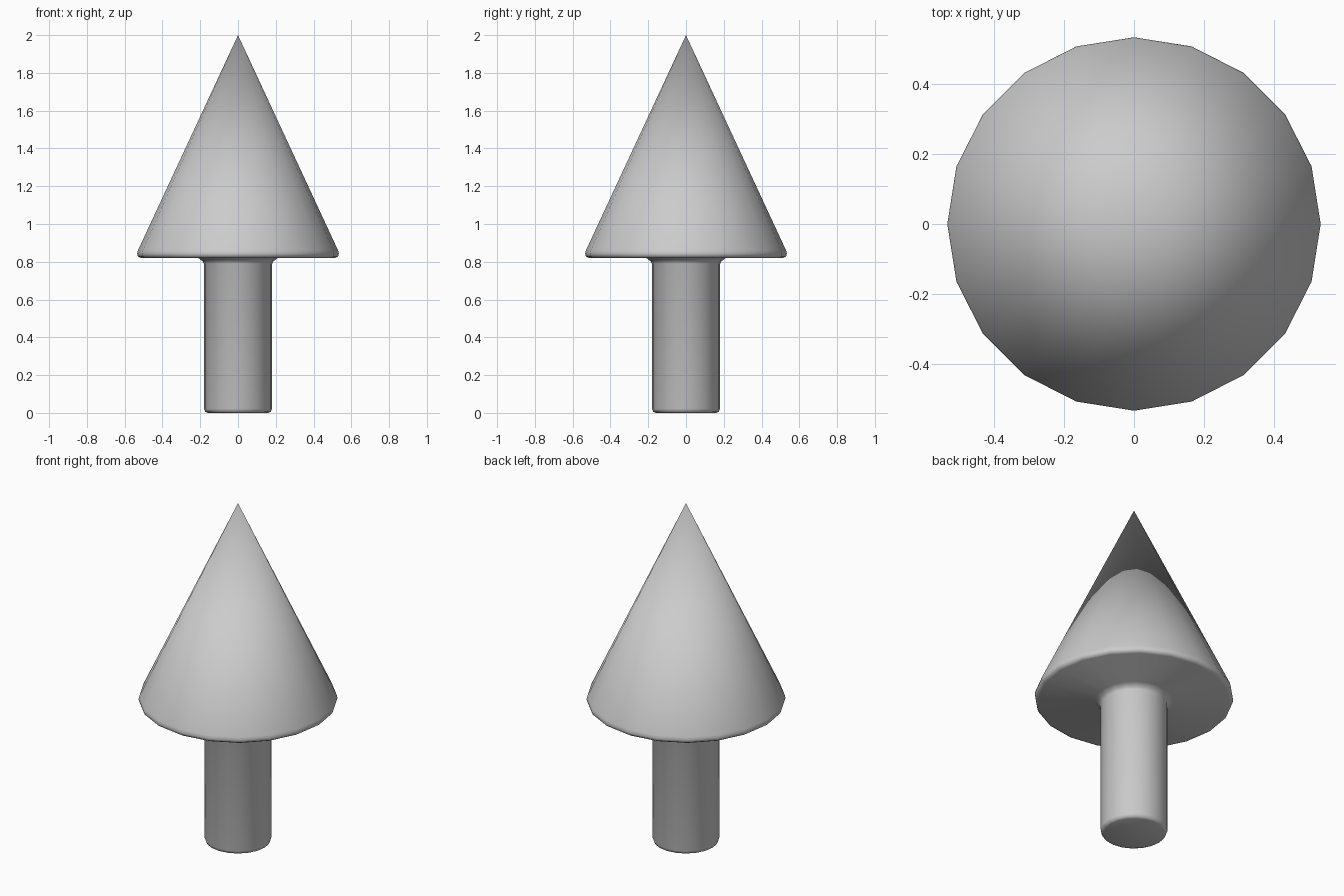
import bpy, bmesh, math

if "Cube" in bpy.data.objects:
    bpy.data.objects.remove(bpy.data.objects["Cube"])

SIDES = 20


def lathe(name, profile):
    """Revolve (radius, height) points around z; points on the axis become poles."""
    bm = bmesh.new()
    verts = [bm.verts.new((r, 0, z)) for r, z in profile]
    edges = [bm.edges.new(pair) for pair in zip(verts, verts[1:])]
    bmesh.ops.spin(bm, geom=verts + edges, cent=(0, 0, 0), axis=(0, 0, 1),
                   angle=math.tau, steps=SIDES, use_merge=True)
    bmesh.ops.remove_doubles(bm, verts=bm.verts, dist=1e-4)
    bmesh.ops.recalc_face_normals(bm, faces=bm.faces)
    mesh = bpy.data.meshes.new(name)
    bm.to_mesh(mesh)
    bm.free()
    obj = bpy.data.objects.new(name, mesh)
    bpy.context.collection.objects.link(obj)
    bpy.ops.object.select_all(action='DESELECT')
    obj.select_set(True)
    bpy.context.view_layer.objects.active = obj
    bpy.ops.object.shade_smooth_by_angle(angle=math.radians(50))
    return obj


# One continuous turned body: shaft, flared collar, bevelled rim and cone
lathe("pointer_body", [
    (0, 0), (0.16, 0), (0.174, 0.006), (0.18, 0.022),        # shaft foot
    (0.18, 0.79), (0.188, 0.803), (0.21, 0.82),              # shaft and collar
    (0.515, 0.82), (0.53, 0.829), (0.534, 0.843), (0.53, 0.86),  # underside and rim
    (0, 2.0),                                                # cone tip
])
